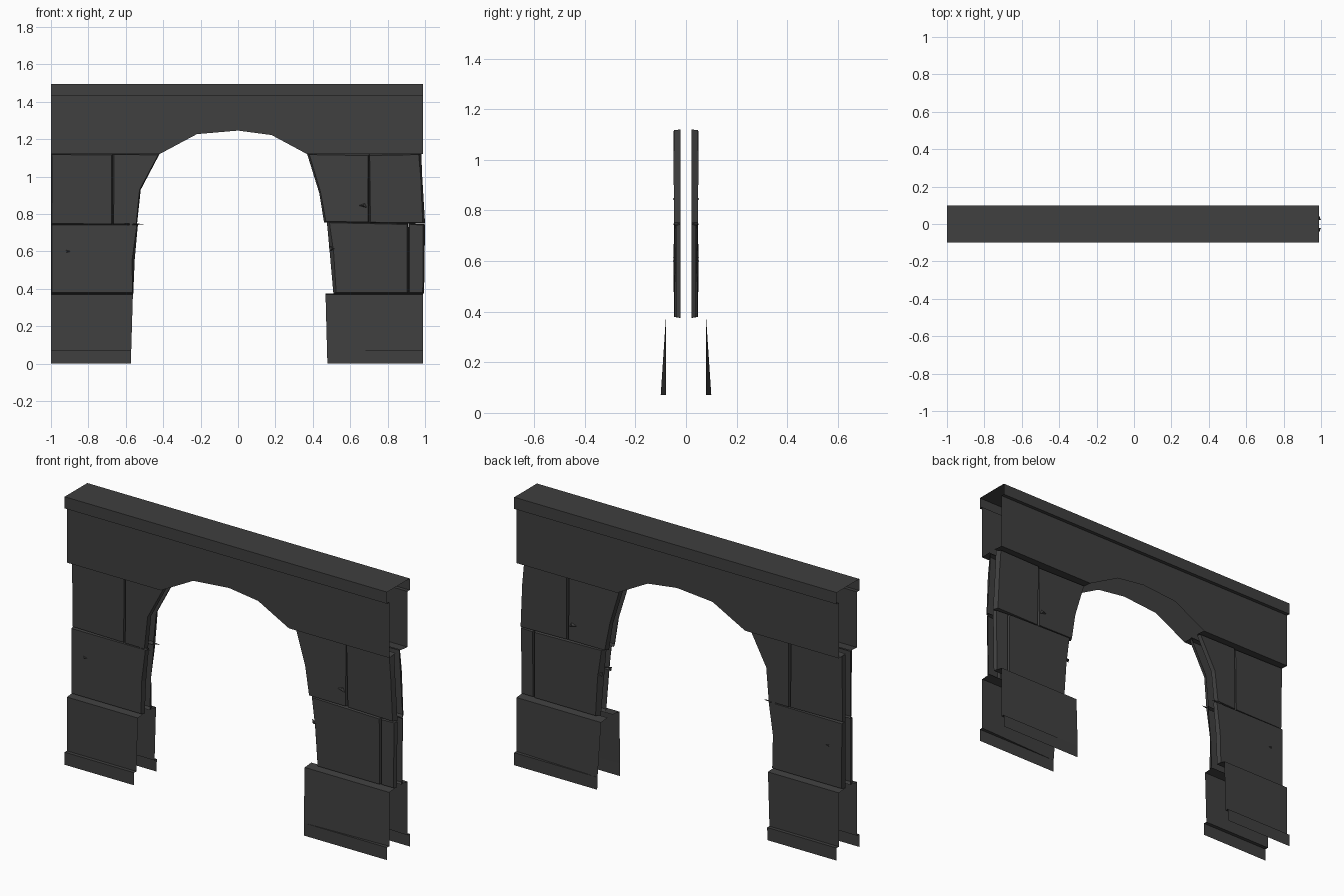
import bpy, bmesh, random

if "Cube" in bpy.data.objects:
    bpy.data.objects.remove(bpy.data.objects["Cube"])

random.seed(4)
mat = bpy.data.materials.new("dark_stone")
mat.diffuse_color = (0.05, 0.05, 0.05, 1)
mat.use_nodes = True
mat.node_tree.nodes["Principled BSDF"].inputs["Base Color"].default_value = mat.diffuse_color


def finish(name, bm):
    """Make the object from the front half and mirror it to the back."""
    bmesh.ops.remove_doubles(bm, verts=bm.verts, dist=0.0005)
    me = bpy.data.meshes.new(name)
    bm.to_mesh(me)
    bm.free()
    me.materials.append(mat)
    ob = bpy.data.objects.new(name, me)
    bpy.context.collection.objects.link(ob)
    m = ob.modifiers.new("back_half", 'MIRROR')
    m.use_axis = (False, True, False)
    m.use_clip = True
    return ob


def face(bm, pts):
    return bm.faces.new([bm.verts.new(p) for p in pts])


def strip(bm, rows):
    """Quads between rows of (left point, right point), bottom to top."""
    for (a, b), (c, d) in zip(rows, rows[1:]):
        face(bm, [a, b, d, c])


def level(x0, x1, y, z):
    return ((x0, y, z), (x1, y, z))


def stone(name, outline, depth=0.045, inset=0.012):
    """Open-backed block: front face drawn in a little, sides slope back."""
    bm = bmesh.new()
    n = len(outline)
    cx = sum(p[0] for p in outline) / n
    cz = sum(p[1] for p in outline) / n
    sgn = lambda v: (v > 0.02) - (v < -0.02)
    back, front = [], []
    for x, z in outline:
        back.append((x, -0.022, z))
        front.append((x - sgn(x - cx) * inset * random.uniform(0.3, 1.2),
                      -depth + random.uniform(-0.003, 0.005),
                      z - sgn(z - cz) * inset * random.uniform(0.2, 0.7)))
    face(bm, front)
    for i in range(n):
        j = (i + 1) % n
        face(bm, [back[i], back[j], front[j], front[i]])
    finish(name, bm)


def chip(name, a, b, c):
    """Small raised splinter on a stone face."""
    bm = bmesh.new()
    tri = [(x, -0.040, z) for x, z in (a, b, c)]
    tip = (a[0] * 0.4 + b[0] * 0.3 + c[0] * 0.3, -0.052,
           (a[1] + b[1] + c[1]) / 3)
    for i in range(3):
        face(bm, [tri[i], tri[(i + 1) % 3], tip])
    bmesh.ops.recalc_face_normals(bm, faces=bm.faces)
    finish(name, bm)


# Lintel with faceted arch cut-out, underside ledges
L, R = -1.0, 0.99
bm = bmesh.new()
arch = [(L, 1.12), (-0.42, 1.12), (-0.22, 1.227), (0, 1.246),
        (0.18, 1.222), (0.37, 1.12), (R, 1.12), (R, 1.43), (L, 1.43)]
face(bm, [(x, -0.08, z) for x, z in arch])
for a, b in ((L, -0.42), (0.37, R)):
    strip(bm, [level(a, b, -0.022, 1.125), level(a, b, -0.08, 1.12)])
finish("arch_lintel", bm)

# Cornice cap along the top
bm = bmesh.new()
strip(bm, [level(L, R, y, z) for y, z in
           ((-0.08, 1.43), (-0.10, 1.43), (-0.10, 1.495), (0, 1.495))])
finish("cornice", bm)

# Left base with plinth
bm = bmesh.new()
strip(bm, [level(L, x, y, z) for x, y, z in
           ((-0.573, -0.10, 0), (-0.571, -0.10, 0.07), (-0.571, -0.08, 0.07),
            (-0.562, -0.08, 0.37), (-0.562, -0.022, 0.375))])
finish("left_base", bm)

# Right base, its inner lower corner flush with the plinth
bm = bmesh.new()
strip(bm, [level(0.478, R, -0.10, 0), level(0.476, R, -0.10, 0.07),
           ((0.476, -0.10, 0.07), (R, -0.08, 0.07)),
           level(0.468, R, -0.08, 0.37), level(0.468, R, -0.022, 0.375)])
finish("right_base", bm)

# Pier stones, outlines counter-clockwise from the front
stone("left_lower_stone",
      [(-1, 0.375), (-0.56, 0.375), (-0.552, 0.56), (-0.535, 0.745), (-1, 0.745)])
stone("left_upper_outer_stone",
      [(-1, 0.745), (-0.67, 0.745), (-0.67, 1.12), (-1, 1.12)], 0.042, 0.006)
stone("left_upper_inner_stone",
      [(-0.67, 0.745), (-0.54, 0.745), (-0.52, 0.93), (-0.42, 1.12),
       (-0.67, 1.12)], 0.046, 0.006)
stone("right_lower_inner_stone",
      [(0.51, 0.375), (0.915, 0.375), (0.91, 0.75), (0.475, 0.76), (0.49, 0.60)],
      0.048, 0.018)
stone("right_lower_outer_stone",
      [(0.91, 0.375), (0.995, 0.375), (1.0, 0.745), (0.912, 0.75)], 0.043)
stone("right_upper_inner_stone",
      [(0.46, 0.755), (0.70, 0.755), (0.705, 1.12), (0.37, 1.12), (0.435, 0.91)],
      0.044)
stone("right_upper_outer_stone",
      [(0.70, 0.75), (1.0, 0.75), (0.985, 1.0), (0.98, 1.12), (0.70, 1.12)], 0.047)

# Splinters and chips
chip("left_lower_chip", (-0.93, 0.617), (-0.93, 0.583), (-0.87, 0.60))
chip("left_joint_chip", (-0.58, 0.755), (-0.58, 0.738), (-0.505, 0.745))
chip("right_upper_chip", (0.64, 0.845), (0.695, 0.83), (0.68, 0.86))
chip("right_lower_chip", (0.485, 0.63), (0.49, 0.605), (0.55, 0.61))
